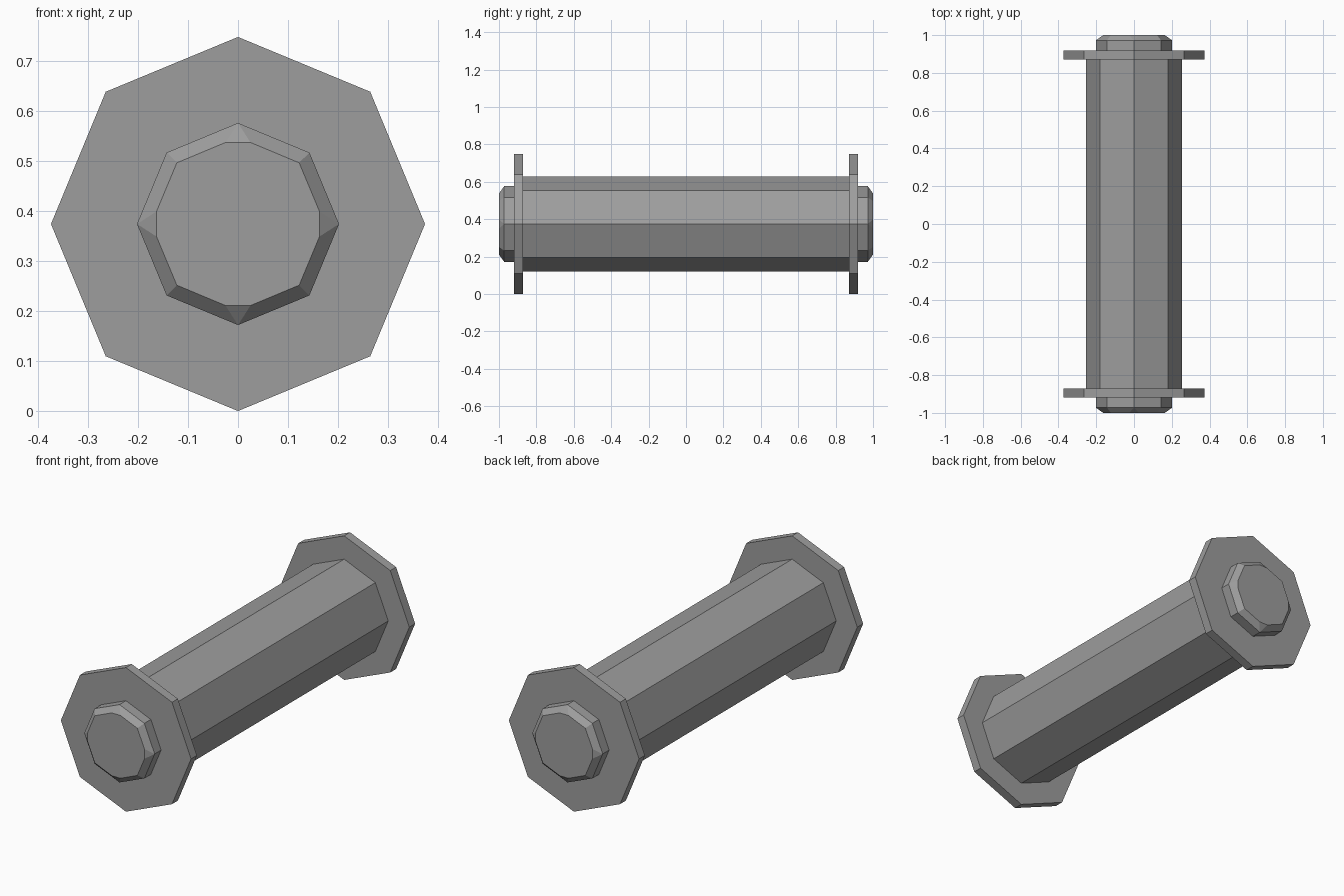
import bpy, bmesh, math

if "Cube" in bpy.data.objects:
    bpy.data.objects.remove(bpy.data.objects["Cube"])

CZ = 0.374   # height of the axis
N = 8        # sides

grey = bpy.data.materials.new("steel grey")
grey.diffuse_color = (0.34, 0.34, 0.34, 1)
grey.use_nodes = True
grey.node_tree.nodes["Principled BSDF"].inputs["Base Color"].default_value = grey.diffuse_color


def octagon(bm, r, y):
    return [bm.verts.new((r * math.sin(i * math.tau / N), y,
                          CZ + r * math.cos(i * math.tau / N))) for i in range(N)]


def skin(bm, profile):
    """Join octagon rings given as (radius, y); returns the last ring."""
    rings = [octagon(bm, r, y) for r, y in profile]
    for a, b in zip(rings, rings[1:]):
        for i in range(N):
            j = (i + 1) % N
            bm.faces.new((a[i], a[j], b[j], b[i]))
    return rings[-1]


def finish(bm, name, outward):
    # orient the faces by a rule so that open shells face outwards
    bm.normal_update()
    flip = [f for f in bm.faces if not outward(f)]
    bmesh.ops.reverse_faces(bm, faces=flip)
    me = bpy.data.meshes.new(name)
    bm.to_mesh(me)
    bm.free()
    me.materials.append(grey)
    ob = bpy.data.objects.new(name, me)
    bpy.context.collection.objects.link(ob)


def radial(f):
    c = f.calc_center_median()
    return f.normal.x * c.x + f.normal.z * (c.z - CZ)


# shaft between the flanges
bm = bmesh.new()
skin(bm, [(0.253, -0.871), (0.253, 0.871)])
finish(bm, "shaft", lambda f: radial(f) > 0)

for s, side in ((-1, "front"), (1, "back")):
    # wide flange plate
    bm = bmesh.new()
    skin(bm, [(0.253, s * 0.871), (0.374, s * 0.871),
              (0.374, s * 0.919), (0.202, s * 0.919)])
    finish(bm, side + "_flange",
           lambda f: (f.normal.y * (f.calc_center_median().y - s * 0.895) > 0)
           if abs(f.normal.y) > 0.5 else radial(f) > 0)

    # end cap with chamfered rim; the rim is clipped at every second corner
    bm = bmesh.new()
    rim = skin(bm, [(0.202, s * 0.919), (0.202, s * 0.972)])
    tips = []
    for i in range(N):
        a = i * math.tau / N
        pts = [(0.163, -0.025), (0.163, 0.025)] if i % 2 == 0 else [(0.173, 0)]
        tips.append([bm.verts.new((r * math.sin(a) + t * math.cos(a), s,
                                   CZ + r * math.cos(a) - t * math.sin(a)))
                     for r, t in pts])
    for i in range(N):
        j = (i + 1) % N
        bm.faces.new((rim[i], rim[j], tips[j][0], tips[i][-1]))
        if len(tips[i]) == 2:
            bm.faces.new((rim[i], tips[i][1], tips[i][0]))
    bm.faces.new([v for t in tips for v in t])
    finish(bm, side + "_end_cap",
           lambda f: radial(f) + f.normal.y * s > 0)
